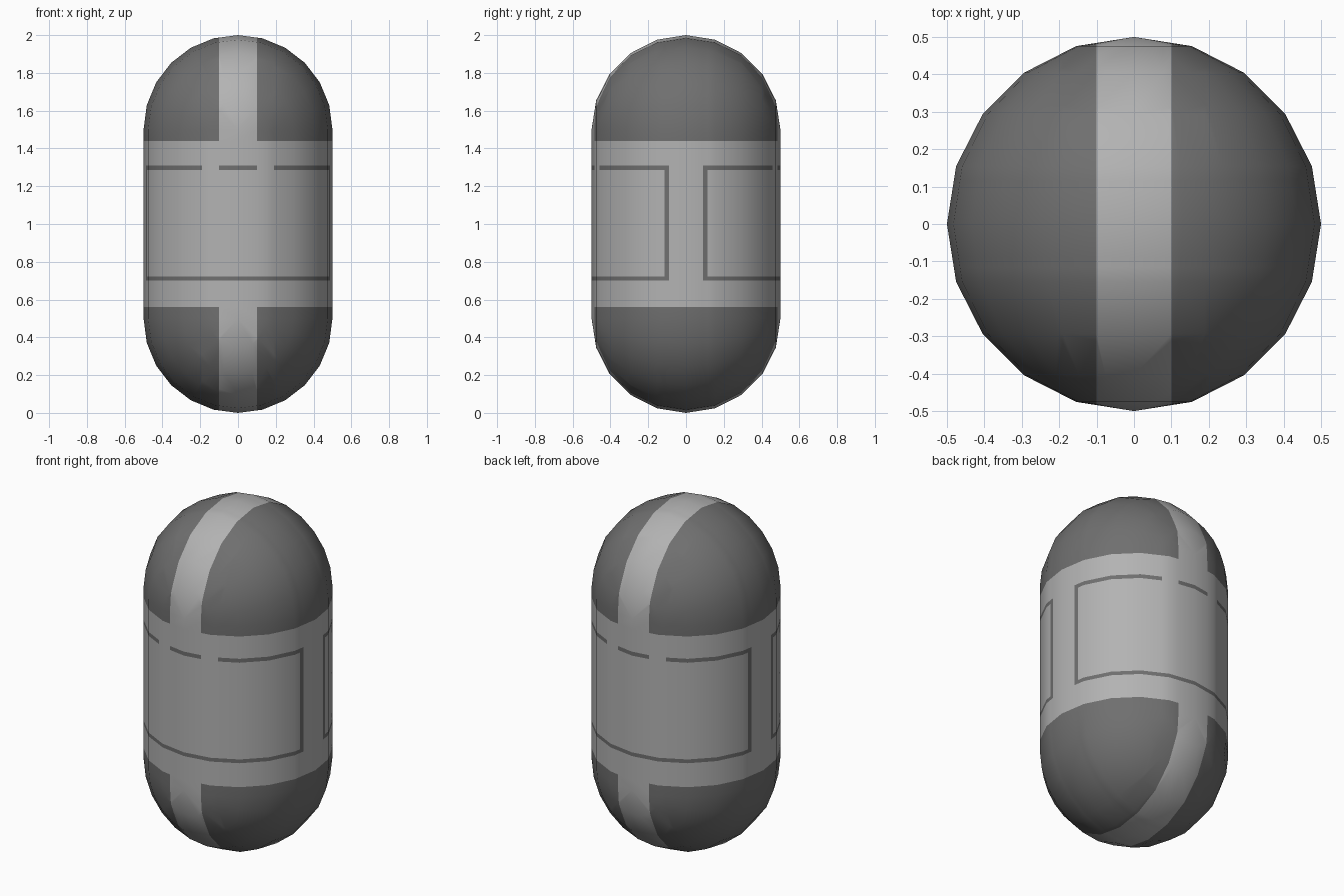
import bpy, bmesh
from mathutils import Matrix, Vector

if "Cube" in bpy.data.objects:
    bpy.data.objects.remove(bpy.data.objects["Cube"])


def material(name, value):
    m = bpy.data.materials.new(name)
    m.diffuse_color = (value, value, value, 1)
    m.use_nodes = True
    m.node_tree.nodes["Principled BSDF"].inputs["Base Color"].default_value = m.diffuse_color
    return m


bm = bmesh.new()

# Upper dome: half of a sphere whose poles lie on the y axis
bmesh.ops.create_uvsphere(bm, u_segments=24, v_segments=10, radius=0.5,
                          matrix=Matrix.Rotation(1.5707963268, 4, 'X'))
bmesh.ops.delete(bm, geom=[v for v in bm.verts if v.co.z < -1e-4], context='VERTS')
for v in bm.verts:
    v.co.z += 0.5

# Straight wall: pull the rim down to the middle, then mirror the half
rim = [e for e in bm.edges if e.is_boundary]
wall = bmesh.ops.extrude_edge_only(bm, edges=rim)['geom']
for v in wall:
    if isinstance(v, bmesh.types.BMVert):
        v.co.z = 0
bmesh.ops.mirror(bm, geom=bm.verts[:] + bm.edges[:] + bm.faces[:],
                 matrix=Matrix.Identity(4), merge_dist=1e-4, axis='Z')
bmesh.ops.remove_doubles(bm, verts=bm.verts[:], dist=1e-4)
for v in bm.verts:
    v.co.z += 1
bmesh.ops.recalc_face_normals(bm, faces=bm.faces[:])


# Cut the borders of the painted areas into the shell
def cut(axis, value):
    no = Vector((0, 0, 0))
    no[axis] = 1
    bmesh.ops.bisect_plane(bm, geom=bm.verts[:] + bm.edges[:] + bm.faces[:],
                           dist=1e-5, plane_co=no * value, plane_no=no)


for s in (-1, 1):
    for x in (0.1, 0.19):
        cut(0, s * x)
    for y in (0.09, 0.115):
        cut(1, s * y)
for z in (0.56, 0.70, 0.722, 1.287, 1.31, 1.44):
    cut(2, z)

# Colour rule: dark domes beside the centre stripe, thin panel outlines on the wall
for f in bm.faces:
    c = f.calc_center_median()
    x, y, z = abs(c.x), abs(c.y), c.z
    f.smooth = True
    if z > 1.44 or z < 0.56:
        f.material_index = 1 if x > 0.1 else 0
    elif y > 0.09 and 0.70 < z < 1.31:
        low = z < 0.722
        high = z > 1.287 and not 0.1 < x < 0.19
        side = y < 0.115
        f.material_index = 1 if low or high or side else 0

mesh = bpy.data.meshes.new("capsule_shell")
bm.to_mesh(mesh)
bm.free()
mesh.materials.append(material("light grey", 0.45))
mesh.materials.append(material("dark grey", 0.16))
shell = bpy.data.objects.new("capsule_shell", mesh)
bpy.context.collection.objects.link(shell)
